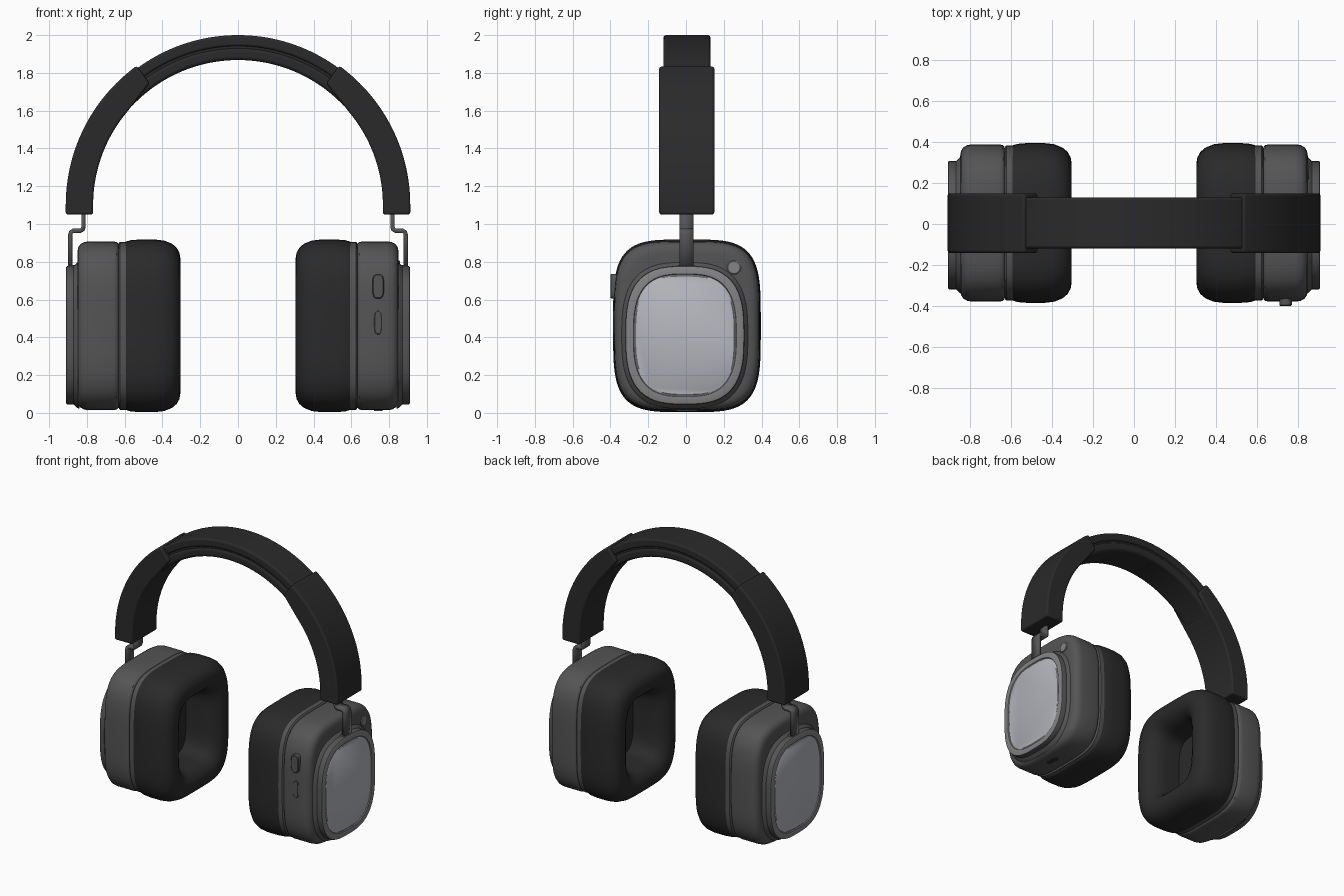
import bpy
import bmesh
from math import sin, cos, pi, radians, copysign

if "Cube" in bpy.data.objects:
    bpy.data.objects.remove(bpy.data.objects["Cube"])


def material(name, r, g, b):
    m = bpy.data.materials.new(name)
    m.use_nodes = True
    m.diffuse_color = (r, g, b, 1)
    node = m.node_tree.nodes["Principled BSDF"]
    node.inputs["Base Color"].default_value = (r, g, b, 1)
    node.inputs["Roughness"].default_value = 0.6
    return m


BLACK = material("soft black", 0.023, 0.023, 0.024)
GREY = material("dark grey", 0.09, 0.09, 0.093)
TRIM = material("mid grey trim", 0.23, 0.23, 0.23)
SILVER = material("silver plate", 0.46, 0.47, 0.51)


def finish(name, bm, mats, bevel=0, angle=35):
    bmesh.ops.recalc_face_normals(bm, faces=bm.faces)
    me = bpy.data.meshes.new(name)
    bm.to_mesh(me)
    bm.free()
    ob = bpy.data.objects.new(name, me)
    bpy.context.collection.objects.link(ob)
    for m in mats:
        me.materials.append(m)
    bpy.ops.object.select_all(action="DESELECT")
    bpy.context.view_layer.objects.active = ob
    ob.select_set(True)
    if bevel:
        mod = ob.modifiers.new("Bevel", "BEVEL")
        mod.width, mod.segments = bevel, 3
        mod.limit_method, mod.angle_limit = "ANGLE", radians(40)
    bpy.ops.object.shade_smooth_by_angle(angle=radians(angle))
    return ob


def loft(name, rings, half, centre, mats, power=4.0, axis="x", segs=96):
    """Rounded-rectangle rings (depth, inset, material) joined along an axis."""
    place = {"x": lambda d, a, b: (d, a, b),
             "y": lambda d, a, b: (a, d, b),
             "z": lambda d, a, b: (a, b, d)}[axis]
    bm = bmesh.new()
    loops = []
    for depth, inset, _ in rings:
        loop = []
        for i in range(segs):
            t = 2 * pi * i / segs
            a, b = (copysign(abs(v) ** (2 / power), v) for v in (cos(t), sin(t)))
            loop.append(bm.verts.new(place(depth, centre[0] + a * (half[0] - inset),
                                           centre[1] + b * (half[1] - inset))))
        loops.append(loop)
    for k in range(len(rings) - 1):
        for i in range(segs):
            j = (i + 1) % segs
            f = bm.faces.new((loops[k][i], loops[k][j], loops[k + 1][j], loops[k + 1][i]))
            f.material_index = rings[k + 1][2]
    bm.faces.new(loops[0]).material_index = rings[0][2]
    bm.faces.new(loops[-1]).material_index = rings[-1][2]
    return finish(name, bm, mats)


def arc(radius, start, end, steps, zc=1.1):
    return [(radius * cos(radians(start + (end - start) * i / steps)),
             zc + radius * sin(radians(start + (end - start) * i / steps)))
            for i in range(steps + 1)]


def slab(name, outline, y0, y1, mat, bevel):
    """Extrude an x-z outline across y."""
    bm = bmesh.new()
    face = bm.faces.new([bm.verts.new((x, y0, z)) for x, z in outline])
    new = bmesh.ops.extrude_face_region(bm, geom=[face])["geom"]
    for v in new:
        if isinstance(v, bmesh.types.BMVert):
            v.co.y = y1
    return finish(name, bm, [mat], bevel)


# Headband: outer strap, recessed core and inner pad
def band(name, inner, outer, half_width, bevel):
    outline = arc(outer, 42, 138, 56) + arc(inner, 138, 42, 56)
    slab(name, outline, 0.005 - half_width, 0.005 + half_width, BLACK, bevel)


band("headband_strap", 0.842, 0.9, 0.124, 0.012)
band("headband_core", 0.82, 0.85, 0.112, 0)
band("headband_pad", 0.768, 0.832, 0.122, 0.018)

# Profiles around one ear cup: depth along x, inset from the rim, material
cushion = [(0.595, 0.012, 0), (0.57, 0.004, 0), (0.52, 0, 0), (0.44, 0, 0), (0.39, 0.006, 0),
           (0.35, 0.022, 0), (0.325, 0.043, 0), (0.31, 0.07, 0), (0.305, 0.1, 0),
           (0.31, 0.13, 0), (0.325, 0.157, 0), (0.35, 0.18, 0), (0.39, 0.198, 0),
           (0.44, 0.205, 0), (0.56, 0.205, 0)]
rim = [(0.575, 0.03, 0), (0.582, 0.014, 0), (0.59, 0.008, 0), (0.624, 0.008, 0),
       (0.63, 0.014, 0), (0.633, 0.024, 0), (0.64, 0.024, 0)]
body = [(0.63, 0.03, 0), (0.634, 0.012, 0), (0.642, 0.004, 0), (0.66, 0, 0), (0.79, 0, 0),
        (0.815, 0.004, 0), (0.835, 0.015, 0), (0.846, 0.032, 0), (0.85, 0.055, 0),
        (0.85, 0.075, 0)]
disc = [(0.84, -0.022, 0), (0.852, -0.018, 0), (0.862, -0.006, 0), (0.87, 0, 0),
        (0.9, 0, 0), (0.908, 0.003, 0), (0.911, 0.009, 1), (0.911, 0.042, 1),
        (0.905, 0.046, 1), (0.905, 0.05, 2), (0.908, 0.054, 2)]

for side, s in (("left", 1), ("right", -1)):
    def cup(part, rings, half, centre, mats, power=4.0):
        loft(f"{side}_{part}", [(s * d, i, m) for d, i, m in rings], half, centre, mats, power)

    cup("ear_cushion", cushion, (0.391, 0.457), (0.005, 0.461), [BLACK])
    cup("cup_rim", rim, (0.388, 0.453), (0.005, 0.461), [GREY])
    cup("cup_body", body, (0.385, 0.447), (0.005, 0.461), [GREY])
    cup("cup_disc", disc, (0.315, 0.367), (-0.006, 0.411), [GREY, TRIM, SILVER], 2.9)

    # Sleeve over the band end, open on its underside near the tip
    outline = ([(0.912, 1.05)] + arc(0.912, 0, 54, 36) + [arc(0.797, 54, 54, 1)[0]]
               + arc(0.767, 40, 0, 28) + [(0.767, 1.05)])
    slab(f"{side}_sleeve", [(s * x, z) for x, z in outline], -0.142, 0.15, BLACK, 0.012)

    # Cranked metal arm from sleeve to cup
    path = [(0.818, 1.1), (0.818, 0.985), (0.822, 0.971), (0.835, 0.964), (0.872, 0.964),
            (0.884, 0.957), (0.888, 0.943), (0.888, 0.76)]
    bm = bmesh.new()
    rows = [[bm.verts.new((s * x, y, z)) for y in (-0.035, 0.039)] for x, z in path]
    for a, b in zip(rows, rows[1:]):
        bm.faces.new((a[0], a[1], b[1], b[0]))
    arm = finish(f"{side}_arm", bm, [GREY])
    solid = arm.modifiers.new("Solidify", "SOLIDIFY")
    solid.thickness, solid.offset = 0.023, 0
    foot = [(0.84, 0.755), (0.9, 0.755), (0.9, 0.782), (0.84, 0.782)]
    slab(f"{side}_arm_foot", [(s * x, z) for x, z in foot], -0.045, 0.049, GREY, 0.005)

# Controls on the left cup only
loft("volume_button", [(-0.36, 0, 0), (-0.396, 0, 0), (-0.401, 0.005, 0)],
     (0.031, 0.065), (0.742, 0.67), [GREY], 3.2, "y", 48)
loft("power_button", [(-0.36, 0, 0), (-0.384, 0, 0), (-0.387, 0.004, 0)],
     (0.021, 0.063), (0.742, 0.478), [GREY], 3.2, "y", 48)
loft("sensor_dot", [(0.83, 0, 0), (0.853, 0, 0), (0.857, 0.005, 1), (0.857, 0.008, 1)],
     (0.037, 0.037), (0.254, 0.77), [GREY, TRIM], 2, "x", 40)
loft("port_surround", [(0.03, 0, 0), (0.011, 0, 0), (0.01, 0.003, 0), (0.01, 0.008, 1)],
     (0.022, 0.055), (0.742, 0.005), [GREY, BLACK], 3.2, "z", 48)
